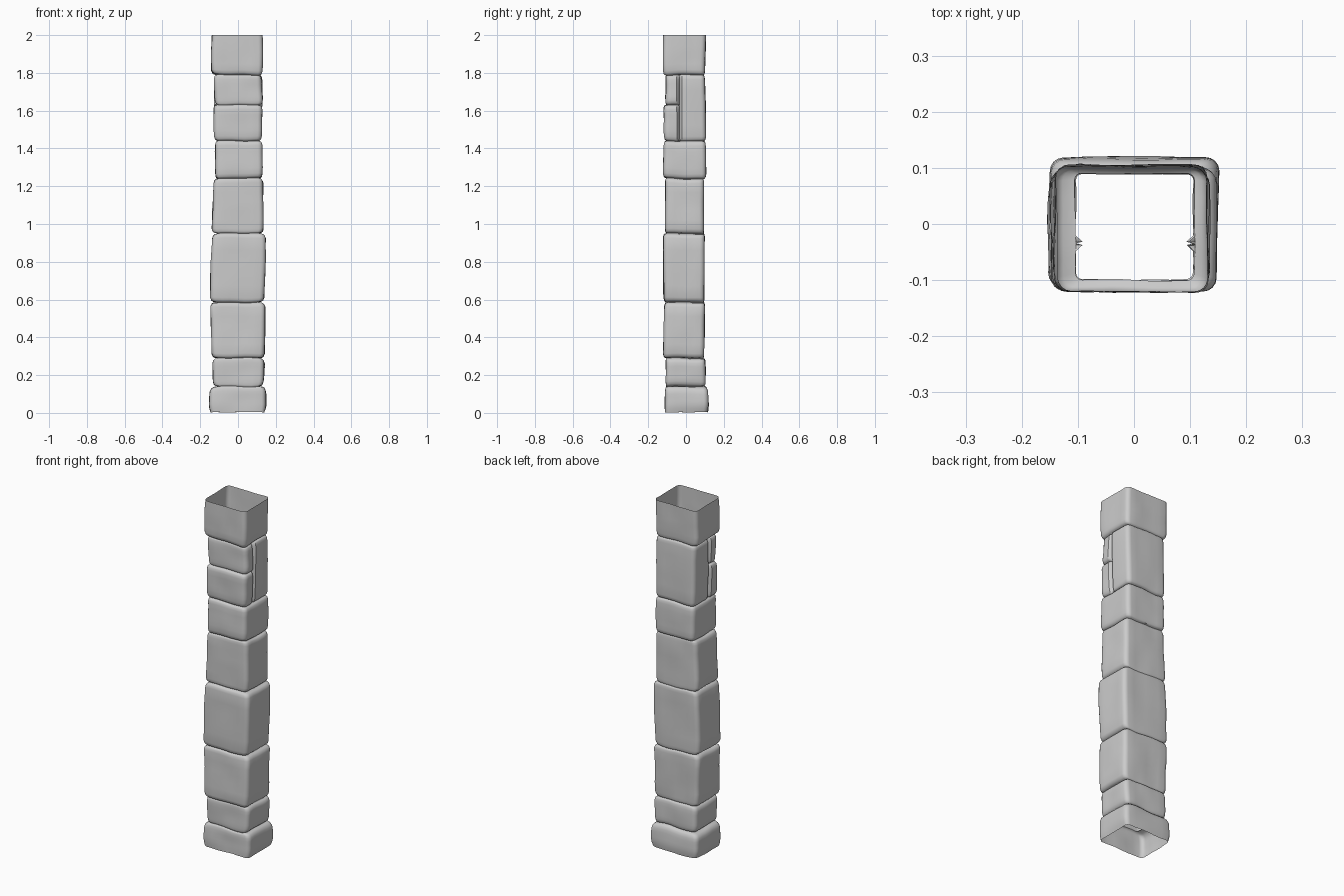
import bpy, bmesh, math
from mathutils import Vector, noise

if "Cube" in bpy.data.objects:
    bpy.data.objects.remove(bpy.data.objects["Cube"])

INNER = (-0.105, 0.107, -0.1, 0.09)     # hollow core seen through the open top
CUT = -0.035                            # vertical joint on the split course


def path(rect, inner, part):
    """Rounded rectangle outline; 'front'/'back' give a U ending in tucked-in joints."""
    x0, x1, y0, y1 = rect
    r = 0.012 if inner else 0.024
    corners = [(x0 + r, y0 + r, 180), (x1 - r, y0 + r, 270),
               (x1 - r, y1 - r, 0), (x0 + r, y1 - r, 90)]
    if part == "front":
        corners = corners[:2]
    elif part == "back":
        corners = corners[2:]
    key = []
    for cx, cy, a in corners:
        for i in range(5):
            t = math.radians(a + 22.5 * i)
            key.append((cx + r * math.cos(t), cy + r * math.sin(t)))
    if part != "all":
        s = -1 if part == "front" else 1
        left = [(INNER[0], CUT), (x0 + 0.012, CUT + s * 0.003), (x0, CUT + s * 0.014)]
        right = [(INNER[1], CUT), (x1 - 0.012, CUT + s * 0.003), (x1, CUT + s * 0.014)]
        key = left + key + right[::-1] if part == "front" else right + key + left[::-1]
    # subdivide the long sides (always after each corner arc)
    out = []
    n = len(key)
    first = 0 if part == "all" else 3
    for i, p in enumerate(key):
        out.append(p)
        if i >= first and (i - first) % 5 == 4 and (i < n - 1 or part == "all"):
            q = key[(i + 1) % n]
            for k in range(1, 6):
                t = k / 6
                out.append((p[0] + (q[0] - p[0]) * t, p[1] + (q[1] - p[1]) * t))
    return out


def joint(x, y, z):
    """Uneven height of a bed joint, shared by the stones above and below."""
    if z > 1.99:
        return 0.0
    amp = 0.005 if z < 0.05 else 0.008
    return amp * noise.noise(Vector((x * 9, y * 9, z * 7 + 3)))


def stone(name, z0, z1, bottom, top, part="all", open_bottom=False, open_top=False):
    h = z1 - z0
    # (height, amount pulled in towards the core)
    levels = [(0, 1), (0.004, 0.42), (0.011, 0.16), (0.025, 0.0)]
    low = [(0, 0.2), (0.02, 0.05)] if open_bottom else levels
    high = [(h, 0.0)] if open_top else [(h - d, t) for d, t in reversed(levels)]
    mid = [(0.025 + (h - 0.05) * k / 5, -0.03) for k in range(1, 5)]
    bm = bmesh.new()
    rings = []
    core = path(INNER, True, part)
    for dz, pull in low + mid + high:
        f = dz / h
        rect = [a + (b - a) * f for a, b in zip(bottom, top)]
        ring = []
        for (x, y), (cx, cy) in zip(path(rect, False, part), core):
            x, y = x + (cx - x) * pull, y + (cy - y) * pull
            z = z0 + dz + joint(x, y, z0) * (1 - f) + joint(x, y, z1) * f
            # chipped, gently uneven faces
            n = noise.noise(Vector((x * 11, y * 11, z * 9))) * 0.005
            d = Vector((x, y)).normalized() * n
            ring.append(bm.verts.new((x + d.x, y + d.y, z)))
        rings.append(ring)
    n = len(core)
    for a, b in zip(rings, rings[1:]):
        for i in range(n if part == "all" else n - 1):
            j = (i + 1) % n
            bm.faces.new((a[i], a[j], b[j], b[i]))
    me = bpy.data.meshes.new(name)
    bm.to_mesh(me)
    bm.free()
    ob = bpy.data.objects.new(name, me)
    bpy.context.collection.objects.link(ob)
    ob.select_set(True)
    bpy.context.view_layer.objects.active = ob


# full courses from base to top: z range, bottom rect, top rect (x0, x1, y0, y1)
stone("base_stone", 0.004, 0.14, (-0.153, 0.15, -0.112, 0.12), (-0.147, 0.147, -0.11, 0.113),
      open_bottom=True)
stone("stone_2", 0.14, 0.29, (-0.133, 0.134, -0.106, 0.104), (-0.133, 0.14, -0.106, 0.102))
stone("stone_3", 0.29, 0.585, (-0.138, 0.14, -0.12, 0.095), (-0.147, 0.145, -0.115, 0.1))
stone("stone_4", 0.585, 0.95, (-0.15, 0.14, -0.118, 0.096), (-0.136, 0.147, -0.12, 0.098))
stone("stone_5", 0.95, 1.24, (-0.14, 0.133, -0.11, 0.094), (-0.128, 0.132, -0.11, 0.094))
stone("stone_6", 1.24, 1.44, (-0.12, 0.128, -0.12, 0.107), (-0.12, 0.13, -0.118, 0.104))

# split course: one tall stone at the back, two short ones at the front
stone("split_back_stone", 1.44, 1.79, (-0.123, 0.124, -0.11, 0.106), (-0.125, 0.128, -0.11, 0.1),
      "back")
stone("split_front_lower", 1.44, 1.63, (-0.125, 0.124, -0.115, 0.1), (-0.127, 0.13, -0.117, 0.1),
      "front")
stone("split_front_upper", 1.63, 1.79, (-0.121, 0.132, -0.108, 0.1), (-0.128, 0.124, -0.108, 0.1),
      "front")

stone("top_stone", 1.79, 2.0, (-0.142, 0.13, -0.121, 0.1), (-0.137, 0.13, -0.12, 0.105),
      open_top=True)

bpy.ops.object.shade_smooth_by_angle(angle=math.radians(40))
